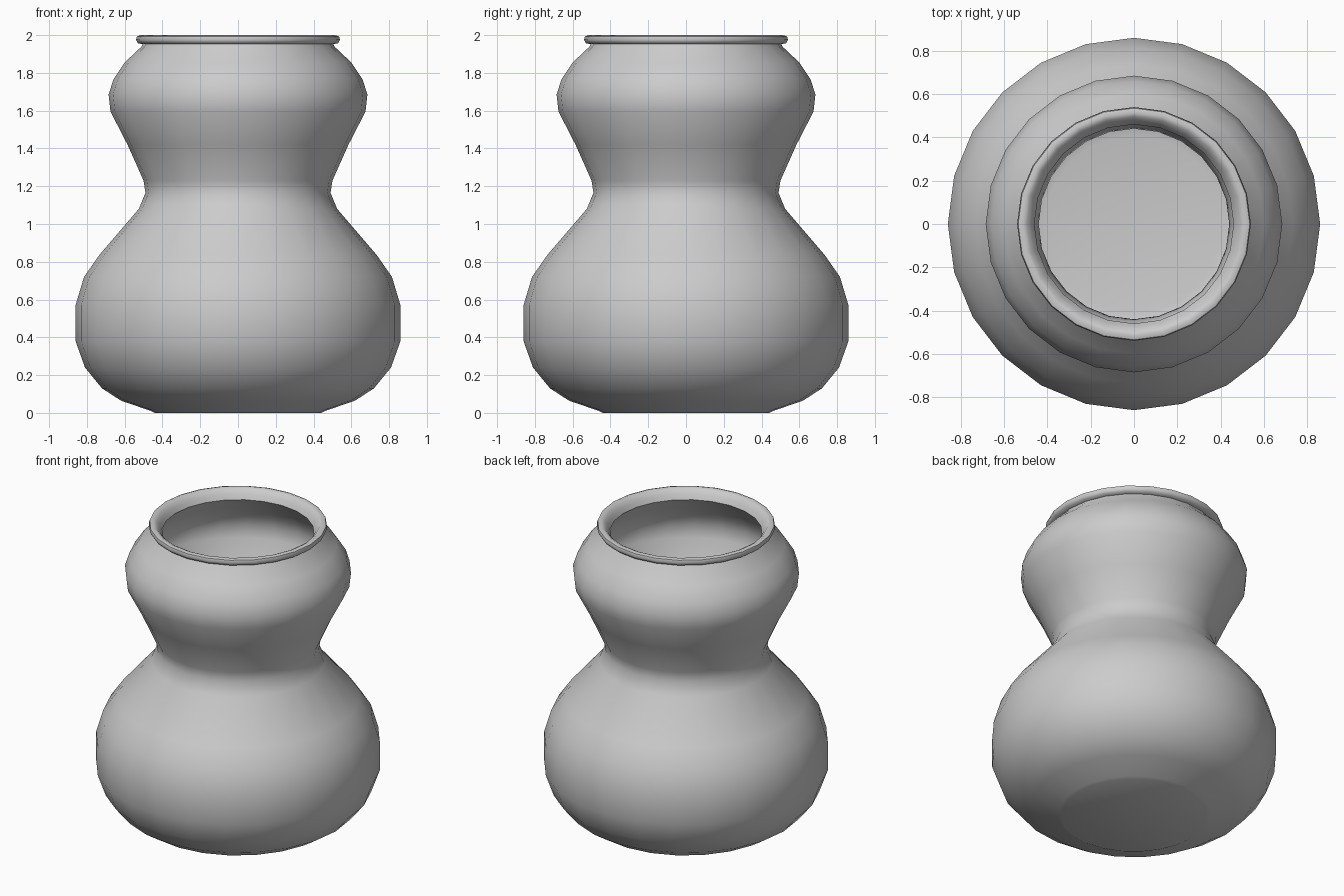
import bpy, bmesh
from math import cos, sin, pi, radians

SIDES = 24

default_cube = bpy.data.objects.get("Cube")
if default_cube:
    bpy.data.objects.remove(default_cube)

# Clay colour
clay = bpy.data.materials.new("light_grey_clay")
colour = (0.6, 0.6, 0.6, 1)
clay.use_nodes = True
clay.diffuse_color = colour
clay.node_tree.nodes["Principled BSDF"].inputs["Base Color"].default_value = colour

# Profile of the outside: foot, belly, waist, shoulder (radius, height)
outside = [(.44, 0), (.46, .01), (.62, .065), (.72, .13), (.81, .24),
           (.86, .38), (.86, .57), (.815, .72), (.735, .835), (.525, 1.08),
           (.49, 1.165), (.50, 1.23), (.585, 1.42), (.675, 1.595),
           (.685, 1.685), (.66, 1.765), (.60, 1.855), (.51, 1.94)]

# Rolled lip, running over the top and into the mouth
lip = [(.505, 1.952), (.53, 1.957), (.54, 1.975), (.535, 1.993),
       (.515, 2), (.495, 1.99), (.475, 1.965), (.46, 1.935)]

# Inside wall, from the mouth down to the floor
inside = [(.56, 1.83), (.615, 1.75), (.637, 1.68), (.628, 1.605),
          (.54, 1.435), (.455, 1.24), (.44, 1.165), (.485, 1.05),
          (.695, .805), (.77, .70), (.81, .56), (.81, .39), (.765, .26),
          (.69, .175), (.60, .11), (.45, .058), (.41, .05)]


def lathe(name, profile):
    """Turn a profile around z and close both ends with flat discs."""
    bm = bmesh.new()
    rings = [[bm.verts.new((r * cos(2 * pi * i / SIDES), r * sin(2 * pi * i / SIDES), z))
              for i in range(SIDES)] for r, z in profile]
    for low, high in zip(rings, rings[1:]):
        for i in range(SIDES):
            j = (i + 1) % SIDES
            bm.faces.new((low[i], low[j], high[j], high[i]))
    bm.faces.new(rings[0][::-1])
    bm.faces.new(rings[-1])
    mesh = bpy.data.meshes.new(name)
    bm.to_mesh(mesh)
    bm.free()
    mesh.materials.append(clay)
    obj = bpy.data.objects.new(name, mesh)
    bpy.context.collection.objects.link(obj)
    return obj


# Vase body
vase = lathe("vase", outside + lip + inside)
bpy.ops.object.select_all(action="DESELECT")
vase.select_set(True)
bpy.context.view_layer.objects.active = vase
bpy.ops.object.shade_smooth_by_angle(angle=radians(50))
